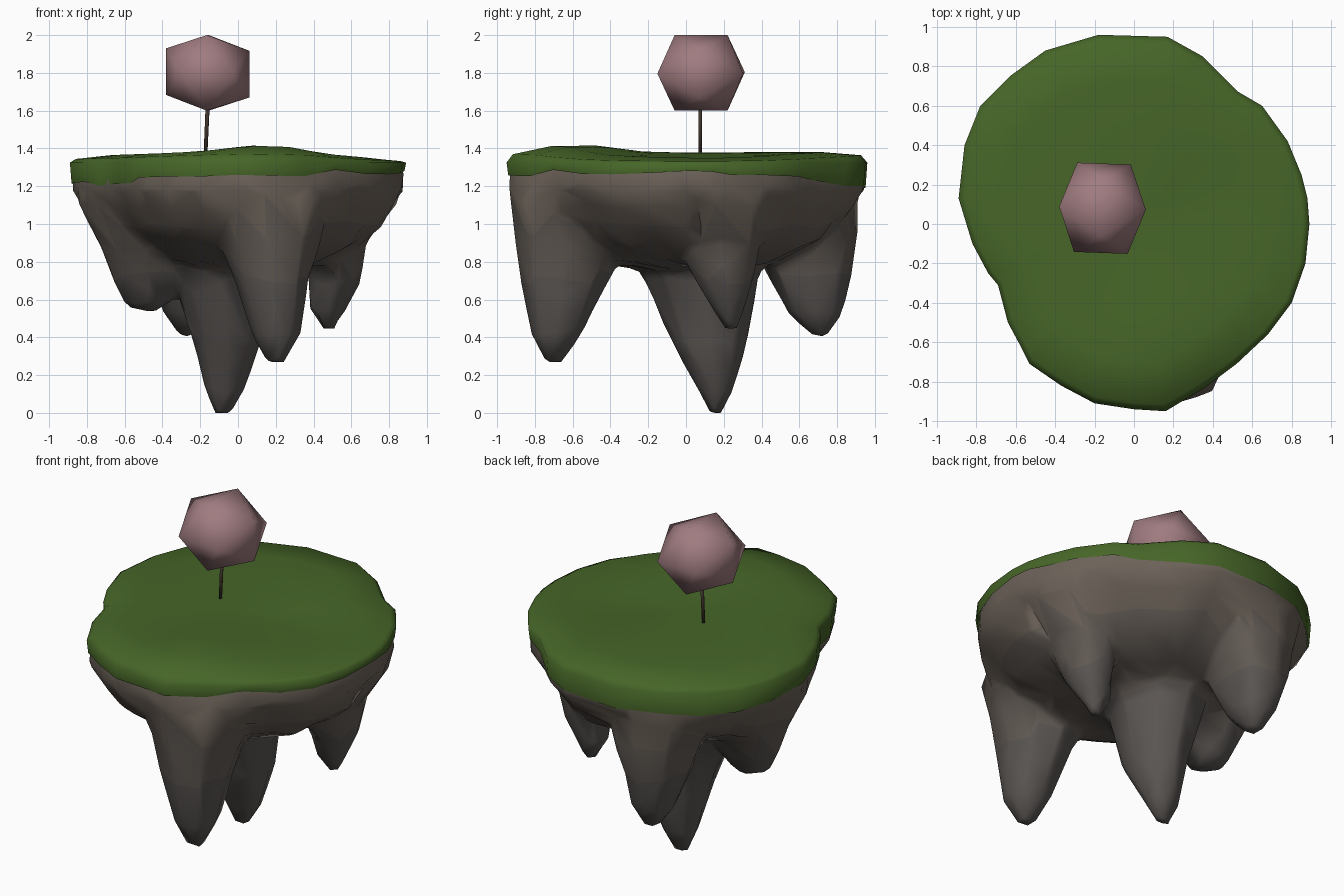
import bpy, bmesh, math, random

if "Cube" in bpy.data.objects:
    bpy.data.objects.remove(bpy.data.objects["Cube"])

random.seed(4)


def material(name, rgb):
    m = bpy.data.materials.new(name)
    m.diffuse_color = (*rgb, 1)
    m.use_nodes = True
    m.node_tree.nodes["Principled BSDF"].inputs["Base Color"].default_value = m.diffuse_color
    return m


def add_object(name, bm, *mats):
    bmesh.ops.recalc_face_normals(bm, faces=bm.faces)
    for f in bm.faces:
        f.smooth = True
    me = bpy.data.meshes.new(name)
    bm.to_mesh(me)
    bm.free()
    ob = bpy.data.objects.new(name, me)
    bpy.context.collection.objects.link(ob)
    for m in mats:
        me.materials.append(m)
    return ob


def loft(bm, rings, cap_start=True, cap_end=True):
    vs = [[bm.verts.new(p) for p in r] for r in rings]
    n = len(vs[0])
    for a, b in zip(vs, vs[1:]):
        for i in range(n):
            j = (i + 1) % n
            bm.faces.new((a[i], a[j], b[j], b[i]))
    if cap_start:
        bm.faces.new(vs[0])
    if cap_end:
        bm.faces.new(vs[-1])
    return vs


def spire(bm, sections, sides=8):
    wobble = [random.uniform(0.94, 1.06) for _ in range(sides)]
    rings = []
    for x, y, z, rx, ry in sections:
        ring = []
        for i in range(sides):
            a = math.tau * i / sides
            w = wobble[i] * random.uniform(0.96, 1.05)
            ring.append((x + rx * w * math.cos(a), y + ry * w * math.sin(a), z))
        rings.append(ring)
    loft(bm, rings)


grass = material("grass", (0.062, 0.132, 0.021))
rock = material("rock", (0.15, 0.122, 0.1))
rock_mid = material("rock_mid", (0.125, 0.106, 0.092))
rock_low = material("rock_low", (0.105, 0.094, 0.088))
bark = material("bark", (0.05, 0.035, 0.025))
blossom = material("blossom", (0.35, 0.2, 0.215))

# Island outline seen from above
OUTLINE = [(.89, 0), (.88, .13), (.85, .25), (.78, .42), (.65, .6), (.53, .67),
           (.35, .85), (.17, .95), (-.18, .96), (-.45, .88), (-.63, .75), (-.78, .6),
           (-.86, .4), (-.89, .13), (-.82, -.1), (-.74, -.25), (-.69, -.31),
           (-.64, -.5), (-.57, -.63), (-.53, -.71), (-.37, -.82), (-.2, -.91),
           (0, -.94), (.16, -.95), (.36, -.83), (.52, -.71), (.68, -.56),
           (.8, -.4), (.87, -.2)]


# Grass: gently bumpy top with a skirt folded over the rim
def top_z(x, y):
    hill = 0.045 * math.exp(-((x - .14) ** 2 + (y + .58) ** 2) / .06)
    dip = -0.025 * math.exp(-((x - .35) ** 2 + (y - .1) ** 2) / .08)
    return 1.367 + hill + dip + 0.014 * math.cos(3 * x) - 0.006 * x


bm = bmesh.new()
skirt = []
for x, y in OUTLINE:
    drop = 0.02 + 0.07 * max(0, -x) + 0.06 * max(0, y) + random.uniform(-.01, .03)
    skirt.append((x * .99, y * .99, 1.30 - drop))
rings = [skirt, [(x, y, 1.325) for x, y in OUTLINE]]
for s in (.965, .75, .5, .25):
    lift = -0.016 if s > .9 else 0
    rings.append([(x * s, y * s, top_z(x * s, y * s) + lift) for x, y in OUTLINE])
vs = loft(bm, rings, False, False)
centre = bm.verts.new((0, 0, top_z(0, 0)))
for i in range(len(OUTLINE)):
    bm.faces.new((vs[-1][i], vs[-1][(i + 1) % len(OUTLINE)], centre))
add_object("grass_top", bm, grass)

# Rock: tapered slab with hanging spires, fused into one low-poly skin
bm = bmesh.new()
profile = [(.98, 1.32), (.99, 1.18), (.925, 1.09), (.84, .99), (.74, .9), (.5, .8), (.2, .76)]
rings = []
for s, z in profile:
    ring = []
    for x, y in OUTLINE:
        rough = z < 1.15
        k = s * (1 + (random.uniform(-.035, .025) if rough else 0))
        ring.append((x * k, y * k, z + (random.uniform(-.025, .025) if rough else 0)))
    rings.append(ring)
loft(bm, rings)
# middle, front, back, right and left spires as (x, y, z, rx, ry)
spire(bm, [(-.08, .1, .95, .32, .4), (-.08, .1, .7, .25, .31), (-.05, .13, .37, .18, .2),
           (-.07, .16, .12, .11, .1), (-.08, .16, -.007, .045, .035)])
spire(bm, [(.14, -.6, 1.15, .34, .34), (.17, -.61, .92, .27, .3), (.18, -.65, .7, .195, .23),
           (.2, -.69, .42, .125, .135), (.2, -.7, .265, .05, .045)])
spire(bm, [(-.28, .61, 1.15, .3, .3), (-.28, .64, .95, .25, .28), (-.28, .66, .74, .18, .235),
           (-.27, .69, .53, .12, .15), (-.27, .71, .405, .04, .045)])
spire(bm, [(.55, .15, 1.12, .3, .35), (.52, .18, .9, .165, .23), (.52, .21, .7, .135, .16),
           (.48, .23, .56, .1, .09), (.48, .24, .435, .03, .03)])
spire(bm, [(-.55, .05, 1.12, .3, .35), (-.49, .05, .87, .23, .28), (-.47, .05, .7, .18, .19),
           (-.48, .05, .58, .12, .12), (-.48, .05, .54, .06, .06)])
ob = add_object("rock_base", bm, rock, rock_mid, rock_low)
mod = ob.modifiers.new("fuse", 'REMESH')
mod.mode = 'VOXEL'
mod.voxel_size = 0.03
mod = ob.modifiers.new("soften", 'SMOOTH')
mod.factor = 0.5
mod.iterations = 3
mod = ob.modifiers.new("low_poly", 'DECIMATE')
mod.ratio = 0.04
me = bpy.data.meshes.new_from_object(ob.evaluated_get(bpy.context.evaluated_depsgraph_get()))
ob.modifiers.clear()
ob.data = me
# drop the hidden top under the grass, darken the rock downwards
bm = bmesh.new()
bm.from_mesh(me)
hidden = [f for f in bm.faces if f.calc_center_median().z > 1.24 and f.normal.z > .6]
bmesh.ops.delete(bm, geom=hidden, context='FACES')
for f in bm.faces:
    f.smooth = True
    z = f.calc_center_median().z
    f.material_index = (z < 1.0) + (z < .75)
bm.to_mesh(me)
bm.free()

# Tree trunk
bm = bmesh.new()
loft(bm, [[(x + r * math.cos(math.tau * i / 6), .075 + r * math.sin(math.tau * i / 6), z)
           for i in range(6)] for x, z, r in ((-.172, 1.37, .01), (-.16, 1.64, .011))])
add_object("tree_trunk", bm, bark)

# Tree crown: icosahedron resting on an edge, turned slightly
bm = bmesh.new()
phi = (1 + math.sqrt(5)) / 2
for a in (-1, 1):
    for b in (-phi, phi):
        for x, y, z in ((0, a, b), (a, b, 0), (b, 0, a)):
            x, y = x * .136 + y * .005, y * .14 - x * .005
            bm.verts.new((-.16 + x, .08 + y, 1.8 + z * .1236 + (.03 * -x if abs(z) < 1.5 else 0)))
bmesh.ops.convex_hull(bm, input=bm.verts)
add_object("tree_crown", bm, blossom)
